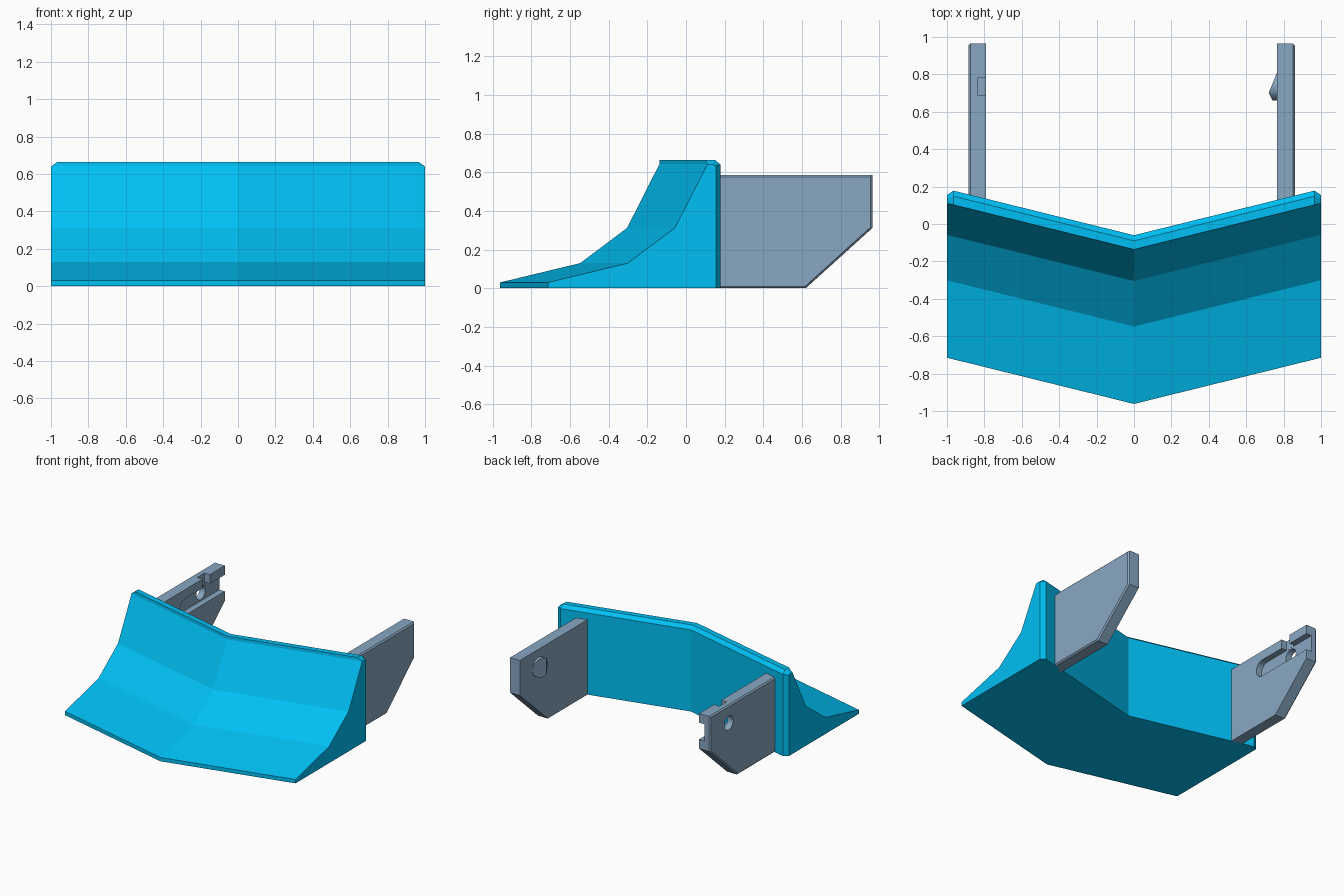
import bpy, bmesh
from math import cos, sin, pi, radians

if "Cube" in bpy.data.objects:
    bpy.data.objects.remove(bpy.data.objects["Cube"])


def material(name, color):
    m = bpy.data.materials.new(name)
    m.diffuse_color = (*color, 1)
    m.use_nodes = True
    m.node_tree.nodes["Principled BSDF"].inputs["Base Color"].default_value = m.diffuse_color
    return m


CYAN = material("cyan", (0.0, 0.52, 0.9))
STEEL = material("steel_blue", (0.25, 0.39, 0.54))


def finish(bm, name, mat):
    bmesh.ops.recalc_face_normals(bm, faces=bm.faces)
    me = bpy.data.meshes.new(name)
    bm.to_mesh(me)
    bm.free()
    ob = bpy.data.objects.new(name, me)
    bpy.context.collection.objects.link(ob)
    if mat:
        me.materials.append(mat)
    return ob


def hull(name, pts, mat=None):
    bm = bmesh.new()
    for p in pts:
        bm.verts.new(p)
    r = bmesh.ops.convex_hull(bm, input=bm.verts)
    junk = [g for g in r["geom_interior"] + r["geom_unused"] if isinstance(g, bmesh.types.BMVert)]
    bmesh.ops.delete(bm, geom=list(set(junk)), context='VERTS')
    bmesh.ops.dissolve_limit(bm, angle_limit=radians(1), verts=bm.verts, edges=bm.edges)
    return finish(bm, name, mat)


def prism(name, yz, x0, x1, mat=None):
    return hull(name, [(x, y, z) for x in (x0, x1) for y, z in yz], mat)


def circle(y, z, r, n=16, start=0.0, sweep=2 * pi):
    return [(y + r * cos(start + sweep * i / n), z + r * sin(start + sweep * i / n))
            for i in range(n + 1 if sweep < 6 else n)]


# V-shaped blade: one side profile swept back from the centre, with clipped ends
SWEEP = 0.247
mid = [(-.962, 0), (-.962, .03), (-.548, .13), (-.305, .312), (-.138, .642),
       (-.136, .665), (-.09, .665), (-.06, .64), (-.06, 0)]
end = [(y + SWEEP, z) for y, z in mid[:4]] + [(.109, .637), (.111, .64), (.135, .64), (.155, .635), (.155, 0)]
bm = bmesh.new()
rings = []
for x in (-1, -.965, 0, .965, 1):
    prof = end if abs(x) == 1 else [(y + SWEEP * abs(x), z) for y, z in mid]
    rings.append([bm.verts.new((x, y, z)) for y, z in prof])
n = len(mid)
for a, b in zip(rings, rings[1:]):
    for i in range(n):
        j = (i + 1) % n
        bm.faces.new((a[i], a[j], b[j], b[i]))
bm.faces.new(rings[0])
bm.faces.new(rings[-1])
finish(bm, "plough_blade", CYAN)

# Side arms: bevelled on the outer face only
C = .01
outline = [(.1, 0), (.62, 0), (.965, .312), (.965, .587), (.1, .587)]
inset = [(.1, C), (.62 - C * .4, C), (.965 - C, .312 + C * .4), (.965 - C, .587 - C), (.1, .587 - C)]


def arm(name, inner, outer):
    s = C if outer > 0 else -C
    pts = [(x, y, z) for x in (inner, outer - s) for y, z in outline]
    return hull(name, pts + [(outer, y, z) for y, z in inset], STEEL)


arm("right_arm", .765, .86)
left = arm("left_arm", -.79, -.885)

# Wedge-cut peg on the inside of the right arm
PY, PZ = .735, .45
ring = circle(PY, PZ, .075, 24)
rz = (.075 ** 2 - (.70 - PY) ** 2) ** .5
ring += [(.70, PZ + rz), (.70, PZ - rz)]
pts = [(.775, y, z) for y, z in ring]
pts += [(.765 - min(.045 * (.811 - y) / .11, .025 + .02 * (y - .66) / .04), y, z) for y, z in ring]
peg = hull("locking_peg", pts, STEEL)

# Left arm recesses: rear slot with round end, vertical slot from the top, round hole
slot = circle(.475, .45, .065, 10, pi / 2, pi) + [(1.1, .385), (1.1, .515)]
drop = [(.69, .45), (.78, .45), (.78, .7), (.69, .7)]
cutters = [prism("slot_cutter", slot, -.838, -.7),
           prism("drop_cutter", drop, -.837, -.71),
           prism("hole_cutter", circle(PY, .45, .055, 16), -1, -.8)]
for c in cutters:
    c.hide_render = True
    mod = left.modifiers.new(c.name, 'BOOLEAN')
    mod.operation = 'DIFFERENCE'
    mod.solver = 'EXACT'
    mod.object = c

# Bake the cuts and remove the cutters
bpy.context.view_layer.update()
dg = bpy.context.evaluated_depsgraph_get()
baked = bpy.data.meshes.new_from_object(left.evaluated_get(dg))
left.modifiers.clear()
left.data = baked
for c in cutters:
    bpy.data.objects.remove(c)

# Smooth only the peg's round side
bpy.ops.object.select_all(action='DESELECT')
peg.select_set(True)
bpy.context.view_layer.objects.active = peg
bpy.ops.object.shade_smooth_by_angle(angle=radians(25))
